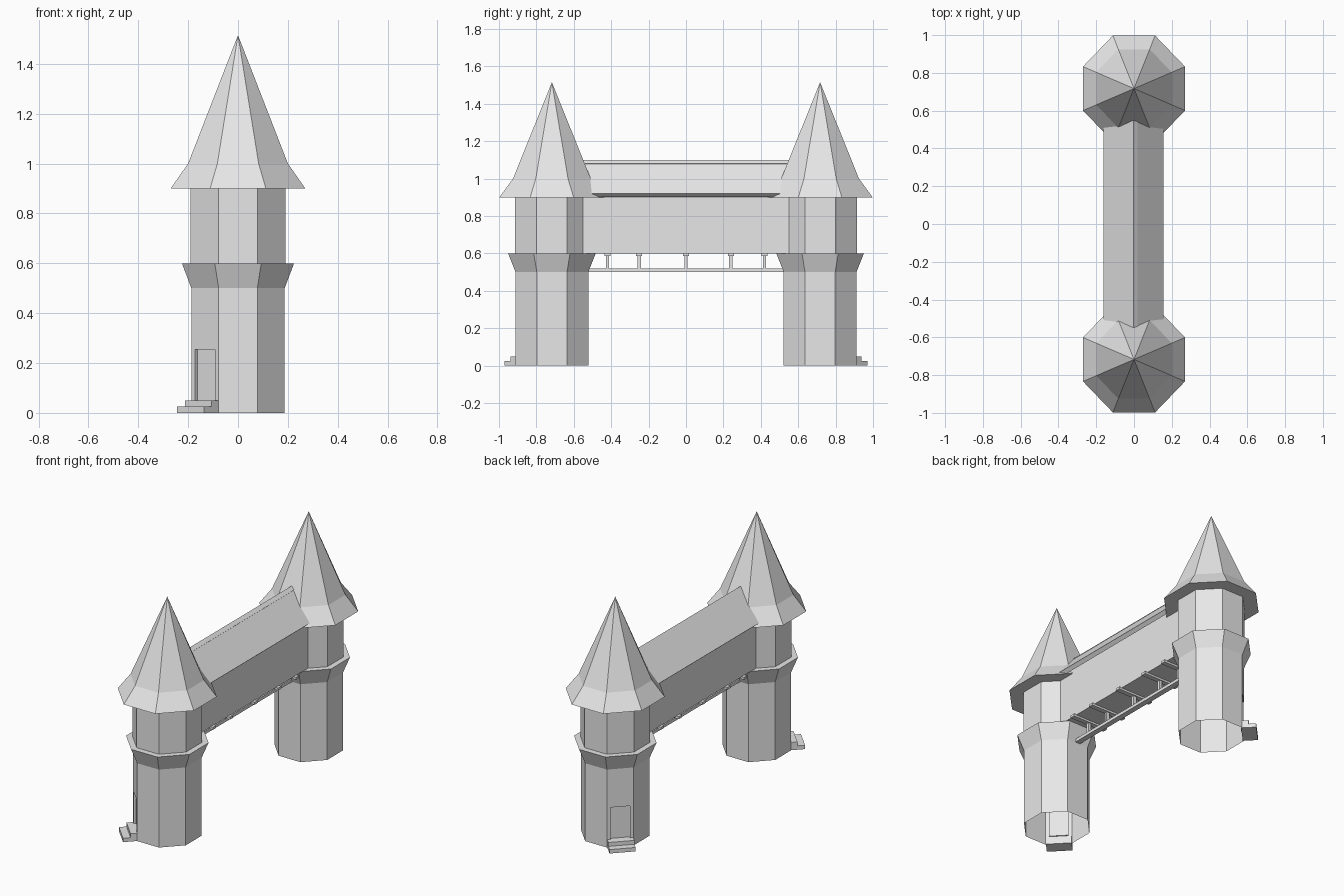
import bpy, bmesh, math
from mathutils import Matrix, Vector

if "Cube" in bpy.data.objects:
    bpy.data.objects.remove(bpy.data.objects["Cube"])

STONE = (0.8, 0.8, 0.8, 1)
stone = bpy.data.materials.new("pale_stone")
stone.use_nodes = True
stone.diffuse_color = STONE
stone.node_tree.nodes["Principled BSDF"].inputs["Base Color"].default_value = STONE

TOWER_Y = 0.717          # tower centre distance
STRETCH = 1.04           # towers are slightly deeper than wide
SIDES = 8


def finish(name, bm, matrix=Matrix()):
    bm.transform(matrix)
    if matrix.determinant() < 0:
        bmesh.ops.reverse_faces(bm, faces=bm.faces)
    mesh = bpy.data.meshes.new(name)
    bm.to_mesh(mesh)
    bm.free()
    mesh.materials.append(stone)
    obj = bpy.data.objects.new(name, mesh)
    bpy.context.collection.objects.link(obj)
    return obj


def box(name, low, high, matrix=Matrix()):
    low, high = Vector(low), Vector(high)
    bm = bmesh.new()
    bmesh.ops.create_cube(bm, size=1)
    place = Matrix.Translation((low + high) / 2) @ Matrix.Diagonal(high - low).to_4x4()
    bm.transform(place)
    return finish(name, bm, matrix)


def lathe(profile):
    """Octagonal surface from (apothem, height) pairs, open at the bottom."""
    bm = bmesh.new()
    rings = []
    for apothem, z in profile:
        r = apothem / math.cos(math.pi / SIDES)
        if r == 0:
            rings.append([bm.verts.new((0, 0, z))] * SIDES)
            continue
        angles = [math.tau * (i + 0.5) / SIDES for i in range(SIDES)]
        rings.append([bm.verts.new((r * math.cos(a), r * math.sin(a), z)) for a in angles])
    for lower, upper in zip(rings, rings[1:]):
        for i in range(SIDES):
            j = (i + 1) % SIDES
            quad = [lower[i], lower[j], upper[j], upper[i]]
            bm.faces.new(list(dict.fromkeys(quad)))
    bm.normal_update()
    return bm


def cut_doorway(bm):
    """Cut a doorway in the diagonal wall and push it inward."""
    out = Vector((-1, -1, 0)).normalized()
    along = Vector((1, -1, 0)).normalized()
    up = Vector((0, 0, 1))

    def wall_faces():
        bm.normal_update()
        return [f for f in bm.faces
                if f.normal.dot(out) > 0.99 and f.calc_center_median().z < 0.5]

    for axis, at in ((up, 0.05), (up, 0.255), (along, -0.057), (along, 0.057)):
        faces = wall_faces()
        geom = set(faces)
        for f in faces:
            geom.update(f.edges, f.verts)
        bmesh.ops.bisect_plane(bm, geom=list(geom), plane_co=axis * at, plane_no=axis)

    def is_door(f):
        c = f.calc_center_bounds()
        return abs(c.dot(along)) < 0.03 and 0.05 < c.z < 0.255

    door = [f for f in wall_faces() if is_door(f)]
    new = bmesh.ops.extrude_face_region(bm, geom=door)["geom"]
    verts = [v for v in new if isinstance(v, bmesh.types.BMVert)]
    bmesh.ops.translate(bm, verts=verts, vec=-out * 0.014)
    old = [f for f in door if f.is_valid]
    if old:
        bmesh.ops.delete(bm, geom=old, context="FACES_ONLY")


# Towers, mirrored front to back, each with doorway and two steps
shaft = [(0.187, 0), (0.187, 0.5), (0.225, 0.6), (0.19, 0.6), (0.19, 0.9)]
spire = [(0.19, 0.9), (0.27, 0.9), (0.2, 1.0), (0, 1.515)]
diagonal = Matrix.Rotation(math.radians(225), 4, "Z")
for label, side in (("front", 1), ("back", -1)):
    place = (Matrix.Diagonal((1, side, 1, 1))
             @ Matrix.Translation((0, -TOWER_Y, 0))
             @ Matrix.Diagonal((1, STRETCH, 1, 1)))
    body = lathe(shaft)
    cut_doorway(body)
    finish(label + "_tower", body, place)
    finish(label + "_spire", lathe(spire), place)
    box(label + "_lower_step", (0.18, -0.076, 0), (0.269, 0.076, 0.025), place @ diagonal)
    box(label + "_upper_step", (0.18, -0.076, 0.025), (0.225, 0.076, 0.05), place @ diagonal)

# Covered bridge between the towers
box("bridge_hall", (-0.11, -0.6, 0.6), (0.11, 0.6, 0.93))


def roof_slab(name, eave, ridge, thickness=0.028):
    """Sloping slab running along y, given its upper edge points in x, z."""
    slope = Vector((ridge[0] - eave[0], ridge[1] - eave[1]))
    normal = Vector((-slope.y, slope.x)).normalized()
    if normal.y < 0:
        normal = -normal
    top = [Vector(eave), Vector(ridge)]
    section = top + [p - normal * thickness for p in reversed(top)]
    bm = bmesh.new()
    face = bm.faces.new([bm.verts.new((p.x, -0.62, p.y)) for p in section])
    new = bmesh.ops.extrude_face_region(bm, geom=[face])["geom"]
    verts = [v for v in new if isinstance(v, bmesh.types.BMVert)]
    bmesh.ops.translate(bm, verts=verts, vec=(0, 1.24, 0))
    bmesh.ops.recalc_face_normals(bm, faces=bm.faces)
    return finish(name, bm)


roof_slab("right_roof_slab", (-0.162, 0.92), (-0.003, 1.1))
roof_slab("left_roof_slab", (0.157, 0.92), (0.003, 1.093))

# Hanging rail with posts and cross beams
box("hanging_rail", (-0.018, -0.56, 0.5), (0.018, 0.56, 0.52))
for i, y in enumerate((-0.42, -0.25, 0, 0.24, 0.42), 1):
    box(f"cross_beam_{i}", (-0.128, y - 0.016, 0.587), (0.128, y + 0.016, 0.603))
    box(f"rail_post_{i}", (-0.01, y - 0.009, 0.515), (0.01, y + 0.009, 0.59))
